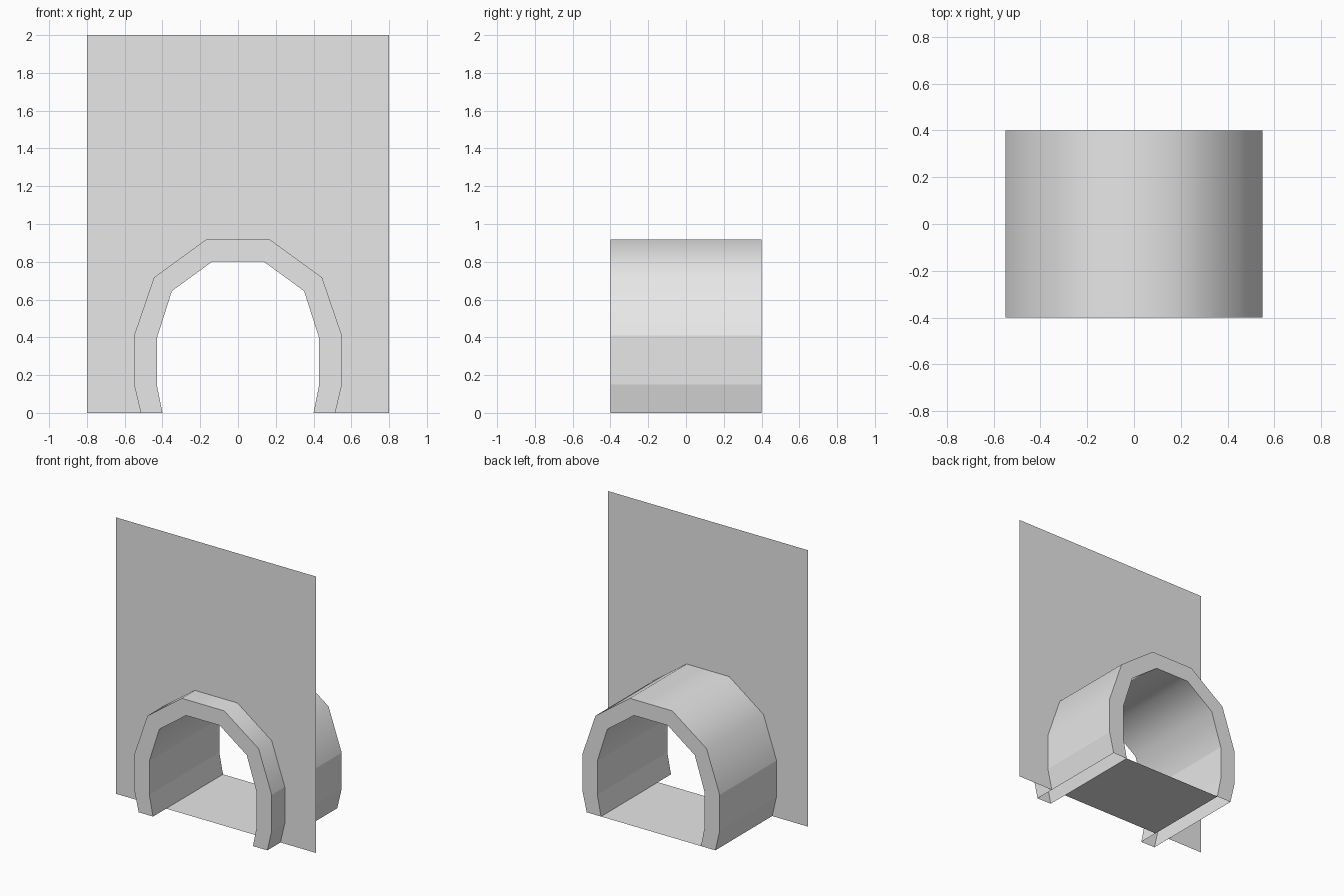
import bpy
import bmesh

cube = bpy.data.objects.get("Cube")
if cube:
    bpy.data.objects.remove(cube, do_unlink=True)

FRONT, BACK, WALL_Y = -0.4, 0.4, -0.25

grey = bpy.data.materials.new("light_grey")
grey.use_nodes = True
grey.diffuse_color = (0.8, 0.8, 0.8, 1)
grey.node_tree.nodes["Principled BSDF"].inputs["Base Color"].default_value = (0.8, 0.8, 0.8, 1)


def finish(name, bm):
    mesh = bpy.data.meshes.new(name)
    bm.to_mesh(mesh)
    bm.free()
    mesh.materials.append(grey)
    obj = bpy.data.objects.new(name, mesh)
    bpy.context.collection.objects.link(obj)
    return obj


def sheet(name, points):
    bm = bmesh.new()
    bm.faces.new([bm.verts.new(p) for p in points])
    return finish(name, bm)


def mirrored(half):
    """Complete an arch from its +x half, running from +x foot to -x foot."""
    return half + [(-x, z) for x, z in reversed(half)]


outer = mirrored([(0.515, 0), (0.55, 0.15), (0.55, 0.41), (0.445, 0.717), (0.17, 0.917)])
inner = mirrored([(0.40, 0), (0.43, 0.15), (0.43, 0.395), (0.35, 0.645), (0.135, 0.802)])

# Arched tunnel: outer and inner shells joined by end rims, open under the feet
bm = bmesh.new()
loops = [[bm.verts.new((x, y, z)) for x, z in profile]
         for profile, y in ((outer, FRONT), (outer, BACK), (inner, BACK), (inner, FRONT))]
for k in range(4):
    a, b = loops[k], loops[(k + 1) % 4]
    is_shell = k in (0, 2)
    for i in range(len(a) - 1):
        face = bm.faces.new((a[i], b[i], b[i + 1], a[i + 1]))
        # The vault is rounded, the lower side walls are flat
        face.smooth = is_shell and 2 <= i <= len(a) - 4
for e in bm.edges:
    y_run = abs(e.verts[0].co.y - e.verts[1].co.y) > 0.1
    e.smooth = y_run and min(v.co.z for v in e.verts) > 0.5
bm.normal_update()
finish("arch_tunnel", bm)

# Thin wall with the arch opening
sheet("wall", [(x, WALL_Y, z) for x, z in
               [(0.8, 0), (0.8, 2), (-0.8, 2), (-0.8, 0)] + outer[::-1]])

# Floor inside the tunnel, behind the wall
sheet("floor", [(-0.4, WALL_Y, 0), (0.4, WALL_Y, 0), (0.4, BACK, 0), (-0.4, BACK, 0)])
